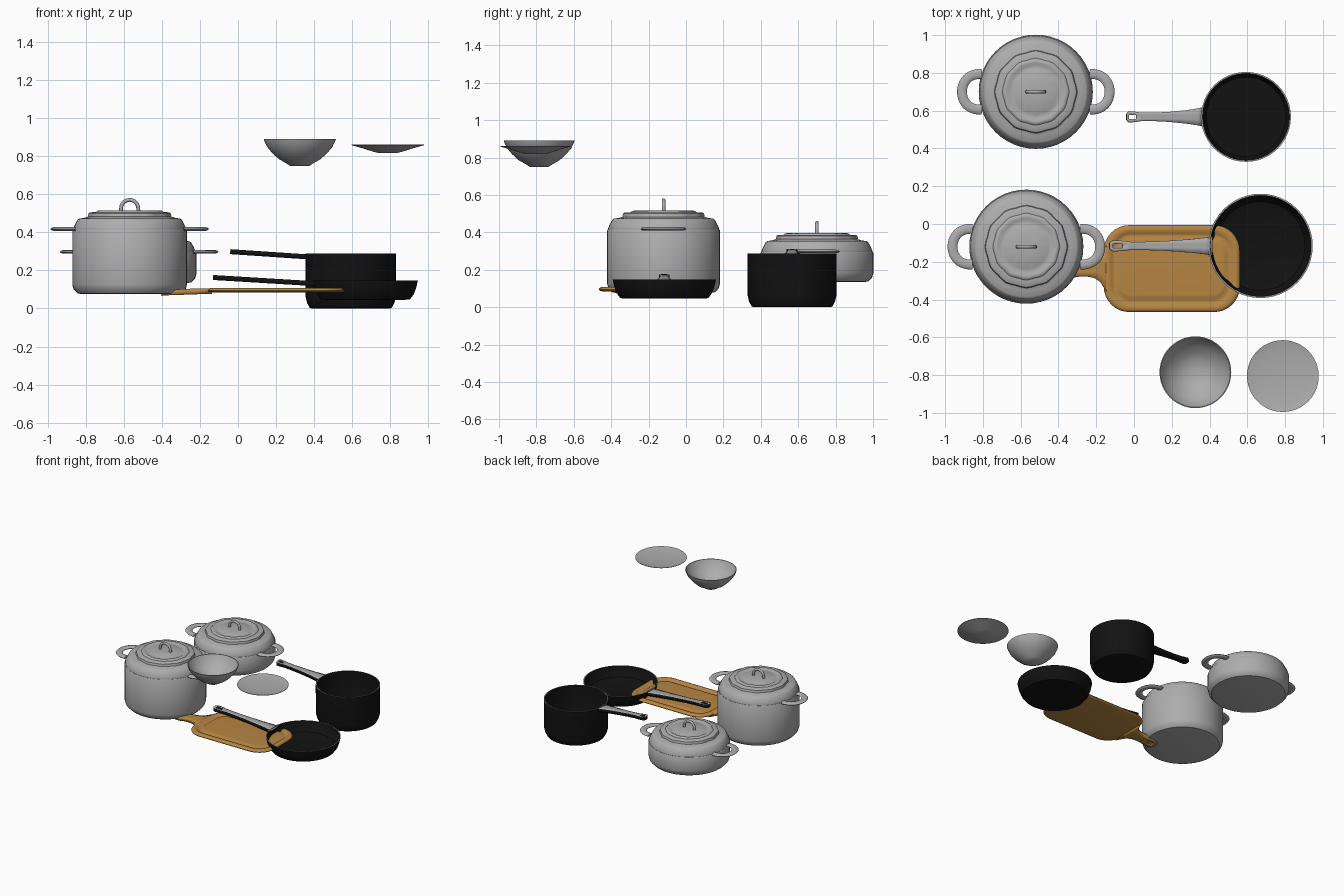
import bpy, bmesh, math
from mathutils import Vector

if "Cube" in bpy.data.objects:
    bpy.data.objects.remove(bpy.data.objects["Cube"])


def material(name, rgb):
    m = bpy.data.materials.new(name)
    m.diffuse_color = (*rgb, 1)
    m.use_nodes = True
    m.node_tree.nodes["Principled BSDF"].inputs["Base Color"].default_value = m.diffuse_color
    return m


ENAMEL = material("light grey enamel", (0.42, 0.42, 0.42))
BLACK = material("black coating", (0.006, 0.006, 0.006))
STEEL = material("grey steel", (0.40, 0.40, 0.40))
WOOD = material("tan wood", (0.47, 0.235, 0.055))


def finish(bm, name, mats, angle=35, fix=True):
    if fix:
        bmesh.ops.recalc_face_normals(bm, faces=bm.faces)
    me = bpy.data.meshes.new(name)
    bm.to_mesh(me)
    bm.free()
    for m in mats:
        me.materials.append(m)
    ob = bpy.data.objects.new(name, me)
    bpy.context.collection.objects.link(ob)
    bpy.ops.object.select_all(action='DESELECT')
    ob.select_set(True)
    bpy.context.view_layer.objects.active = ob
    bpy.ops.object.shade_smooth_by_angle(angle=math.radians(angle))
    return ob


def loft(bm, rings, close=False):
    """Bridge equal-length point rings; cap both ends unless closed."""
    vs = [[bm.verts.new(p) for p in r] for r in rings]
    n = len(vs[0])
    for a, b in zip(vs, vs[1:] + (vs[:1] if close else [])):
        for i in range(n):
            j = (i + 1) % n
            bm.faces.new((a[i], a[j], b[j], b[i]))
    if not close:
        bm.faces.new(vs[0][::-1])
        bm.faces.new(vs[-1])


def lathe(name, profile, center, mats, segs=48, wave=0.0, angle=35, rim=None):
    """Spin (radius, z) points; rim = index of the profile band in material 1."""
    bm = bmesh.new()
    cx, cy = center
    rings = []
    for r, z in profile:
        ring = []
        for i in range(segs):
            a = 2 * math.pi * i / segs
            k = r * (1 + (wave * math.cos(12 * a) if r < 0.25 else 0))
            ring.append((cx + k * math.cos(a), cy + k * math.sin(a), z))
        rings.append(ring)
    loft(bm, rings)
    bm.faces.ensure_lookup_table()
    if rim is not None:
        for f in bm.faces[rim * segs:(rim + 1) * segs]:
            f.material_index = 1
    return finish(bm, name, mats, angle)


def sweep(name, path, axis, half_w, half_t, mat):
    """Oval section along a planar path; axis is the plane normal."""
    bm = bmesh.new()
    path = [Vector(p) for p in path]
    axis = Vector(axis)
    rings = []
    for i, p in enumerate(path):
        t = (path[min(i + 1, len(path) - 1)] - path[max(i - 1, 0)]).normalized()
        side = axis.cross(t)
        rings.append([p + side * half_w * math.cos(a) + axis * half_t * math.sin(a)
                      for a in (2 * math.pi * k / 10 for k in range(10))])
    loft(bm, rings)
    return finish(bm, name, [mat], 50)


def strip(name, rows, y, hole, hole_rows, thick, mats):
    """Long handle from (x, half width, z) rows with a hanging slot."""
    bm = bmesh.new()
    vs = [[bm.verts.new((x, y + s, z)) for s in (-w, -min(hole, w * .6), min(hole, w * .6), w)]
          for x, w, z in rows]
    for i in range(len(vs) - 1):
        for j in range(3):
            if j == 1 and i in hole_rows:
                continue
            bm.faces.new((vs[i][j], vs[i + 1][j], vs[i + 1][j + 1], vs[i][j + 1]))
    ob = finish(bm, name, mats, 40, fix=False)
    sol = ob.modifiers.new("thickness", 'SOLIDIFY')
    sol.thickness = thick
    sol.offset = -1
    if len(mats) > 1:
        sol.material_offset = 1
        sol.material_offset_rim = 1
    return ob


def casserole(name, x, y, z0, zr):
    # body
    lathe(name + "_body", [(.255, z0), (.275, z0 + .004), (.295, z0 + .025), (.302, z0 + .05),
                           (.302, zr - .006), (.298, zr)], (x, y), [ENAMEL])
    # stepped lid
    lathe(name + "_lid", [(.296, zr), (.296, zr + .008), (.286, zr + .03), (.274, zr + .052),
                          (.266, zr + .058), (.235, zr + .062), (.217, zr + .068), (.213, zr + .086),
                          (.205, zr + .091), (.175, zr + .092), (.168, zr + .099), (.155, zr + .101),
                          (.142, zr + .094), (.12, zr + .094), (.112, zr + .098), (.03, zr + .1)],
          (x, y), [ENAMEL], wave=.015, angle=40)
    # arched knob
    pts = [(x + .045 * math.cos(a), y, zr + .112 + .044 * math.sin(a))
           for a in (math.pi * i / 14 for i in range(15))]
    pts = [(x + .047, y, zr + .09)] + pts + [(x - .047, y, zr + .09)]
    sweep(name + "_knob", pts, (0, 1, 0), .01, .01, ENAMEL)
    # flat side loops
    for s, label in ((-1, "left"), (1, "right")):
        pts = [(x + s * (.285 + .106 * max(0, math.cos(a)) ** .8), y + .095 * math.sin(a), zr + .003)
               for a in (math.pi * (i / 20 - .5) for i in range(21))]
        sweep(f"{name}_{label}_handle", pts, (0, 0, 1), .026, .01, ENAMEL)


casserole("tall_pot", -.57, -.12, .076, .415)
casserole("low_pot", -.52, .70, .134, .295)

# frying pan: outside wall, steel lip, inside wall
lathe("frying_pan", [(.20, .045), (.235, .048), (.255, .075), (.268, .11), (.276, .147),
                     (.268, .147), (.258, .11), (.235, .07), (.20, .058)],
      (.67, -.116), [BLACK, STEEL], rim=4)
# saucepan
lathe("saucepan", [(.205, 0), (.216, .004), (.23, .03), (.237, .06), (.238, .288),
                   (.230, .288), (.228, .06), (.21, .02)],
      (.593, .567), [BLACK, STEEL], rim=4)


def pan_handle(name, x0, x1, y, z0, z1):
    shape = [(0, .014), (.015, .024), (.035, .029), (.06, .029), (.13, .027), (.2, .022), (.35, .022),
             (.55, .026), (.8, .036), (.93, .044), (1, .05)]
    rows = [(x0 + (x1 - x0) * t, w, z0 + (z1 - z0) * t) for t, w in shape]
    strip(name, rows, y, .011, (2, 3), .026, [STEEL, BLACK])


pan_handle("frying_pan_handle", -.13, .415, -.116, .176, .143)
pan_handle("saucepan_handle", -.04, .362, .567, .312, .285)

# cutting board slab with juice groove
bm = bmesh.new()
rings = []
for inset, z in ((.02, .084), (.004, .088), (0, .094), (.004, .102), (.014, .107), (.036, .107),
                 (.045, .099), (.062, .097), (.075, .105), (.09, .106)):
    hx, hy, r = .36 - inset, .23 - inset, .135 - inset * .8
    ring = []
    for q in range(4):
        sx, sy = ((1, 1), (-1, 1), (-1, -1), (1, -1))[q]
        for i in range(9):
            a = math.pi / 2 * (q + i / 8)
            ring.append((.2 + sx * (hx - r) + r * math.cos(a),
                         -.236 + sy * (hy - r) + r * math.sin(a), z))
    rings.append(ring)
loft(bm, rings)
finish(bm, "cutting_board", [WOOD], 50)

# cutting board handle with hanging hole
strip("cutting_board_handle",
      [(-.41, .015, .094), (-.4, .032, .097), (-.38, .045, .098), (-.36, .05, .1), (-.33, .05, .1),
       (-.29, .042, .102), (-.25, .042, .104), (-.21, .05, .105), (-.18, .07, .106), (-.16, .10, .106),
       (-.135, .14, .105)], -.236, .02, (2, 3), .03, [WOOD])

# bowl
lathe("bowl", [(.05, .75), (.07, .763), (.11, .786), (.145, .818), (.172, .85), (.186, .88), (.19, .892),
               (.185, .892), (.167, .853), (.14, .822), (.105, .793), (.065, .77), (.02, .764)],
      (.325, -.785), [ENAMEL], angle=50)
# plate
lathe("plate", [(.05, .818), (.08, .826), (.13, .842), (.19, .859), (.19, .862), (.175, .859),
                (.14, .853), (.03, .850)], (.788, -.805), [ENAMEL], angle=50)
